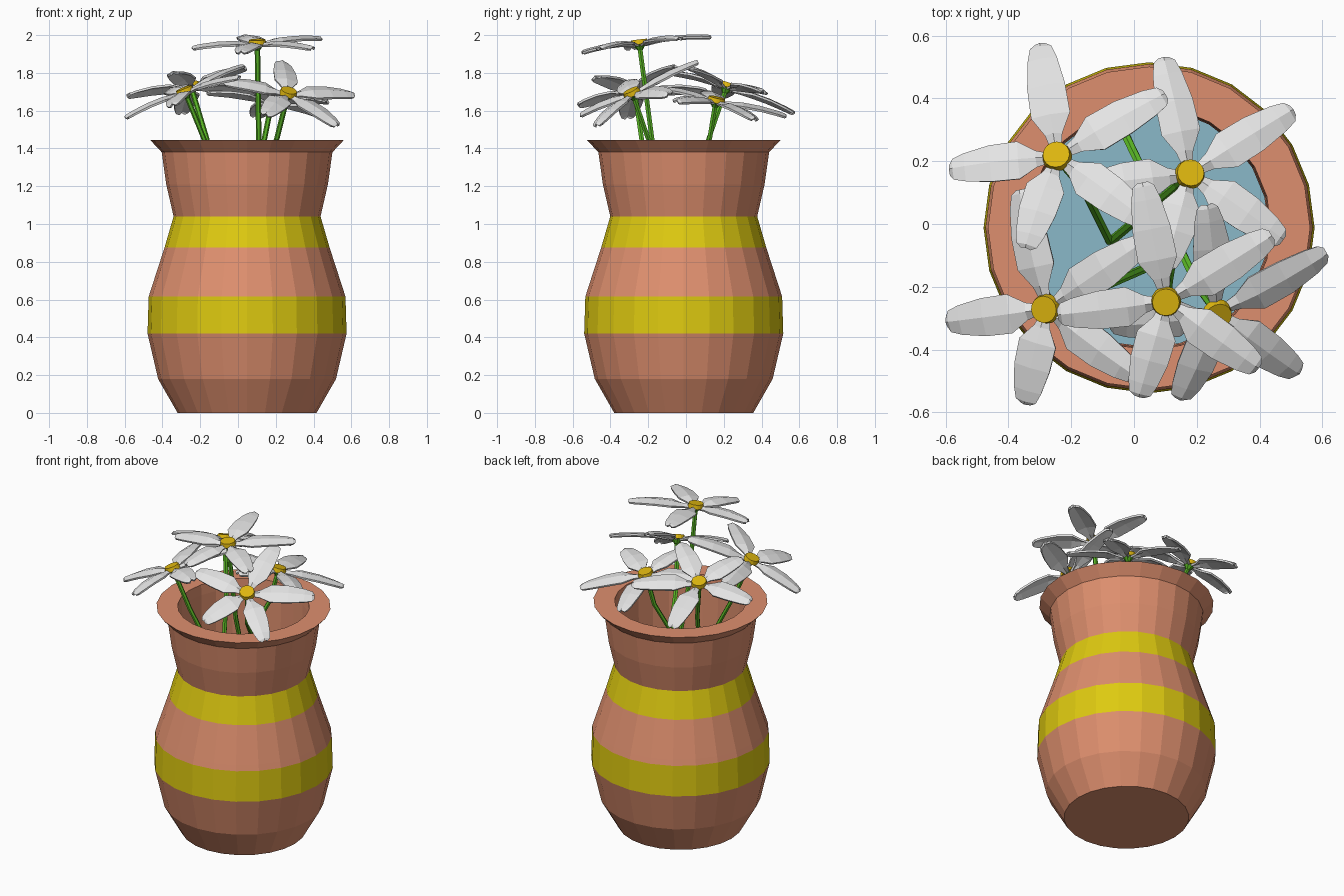
import bpy, bmesh, math
from mathutils import Vector, Matrix

if "Cube" in bpy.data.objects:
    bpy.data.objects.remove(bpy.data.objects["Cube"])

def srgb(r, g, b):
    f = lambda c: ((c / 255 + 0.055) / 1.055) ** 2.4 if c > 10 else c / 255 / 12.92
    return (f(r), f(g), f(b), 1)

def material(name, *rgb):
    m = bpy.data.materials.new(name)
    m.diffuse_color = srgb(*rgb)
    m.use_nodes = True
    m.node_tree.nodes["Principled BSDF"].inputs["Base Color"].default_value = m.diffuse_color
    return m

TERRACOTTA = material("terracotta", 222, 143, 110)
YELLOW = material("yellow_glaze", 222, 202, 16)
PETAL = material("petal_white", 228, 228, 228)
GOLD = material("flower_gold", 222, 182, 15)
GREEN = material("stem_green", 88, 180, 36)
WATER = material("water_blue", 138, 184, 200)

def finish(name, bm, *mats):
    me = bpy.data.meshes.new(name)
    bm.to_mesh(me)
    bm.free()
    for m in mats:
        me.materials.append(m)
    ob = bpy.data.objects.new(name, me)
    bpy.context.collection.objects.link(ob)
    return ob

CX, CY, SIDES = 0.048, -0.012, 24

# Vase: one lathed profile, outside up, over the rim, and down the inside
profile = [(0.368, 0), (0.471, 0.18), (0.527, 0.42), (0.521, 0.615), (0.51, 0.65),
           (0.437, 0.875), (0.389, 1.04), (0.428, 1.21), (0.452, 1.38), (0.513, 1.445),
           (0.388, 1.445), (0.384, 1.38), (0.38, 1.04), (0.42, 0.85), (0.45, 0.5), (0.33, 0.06)]
bm = bmesh.new()
rings = [[bm.verts.new((CX + r * math.cos(2 * math.pi * i / SIDES),
                        CY + r * math.sin(2 * math.pi * i / SIDES), z))
          for i in range(SIDES)] for r, z in profile]
for k in range(len(rings) - 1):
    for i in range(SIDES):
        j = (i + 1) % SIDES
        f = bm.faces.new((rings[k][i], rings[k][j], rings[k + 1][j], rings[k + 1][i]))
        f.material_index = 1 if k in (2, 5) else 0   # two painted bands
bm.faces.new(rings[0][::-1])
bm.faces.new(rings[-1])
finish("vase", bm, TERRACOTTA, YELLOW)

# Water surface inside the neck
bm = bmesh.new()
bmesh.ops.create_circle(bm, cap_ends=True, segments=SIDES, radius=0.395,
                        matrix=Matrix.Translation((CX, CY, 0.95)))
finish("water", bm, WATER)

# Petal outline: fraction of length, half width, lift
STATIONS = [(0.08, 0.014, 0.0), (0.2, 0.026, 0.006), (0.36, 0.062, 0.014),
            (0.62, 0.060, 0.014), (0.86, 0.046, 0.006), (0.97, 0.033, 0.0), (1.0, 0.015, -0.004)]
PETALS = [(101, 0.385), (32, 0.395), (-36, 0.36), (-106, 0.315), (187, 0.345)]

def flower(tag, centre, a, b, mid, end):
    """Flower on the plane z = a*x + b*y, with a stem curving down to end."""
    c = Vector(centre)
    n = Vector((-a, -b, 1)).normalized()
    u = Vector((1, 0, a)).normalized()
    v = n.cross(u)
    frame = Matrix((u, v, n)).transposed().to_4x4()
    frame.translation = c
    # petals
    bm = bmesh.new()
    for deg, length in PETALS:
        t = math.radians(deg)
        d, s = Vector((math.cos(t), math.sin(t), 0)), Vector((-math.sin(t), math.cos(t), 0))
        rows = []
        for frac, w, lift in STATIONS:
            p = d * (frac * length)
            rows.append([bm.verts.new(frame @ (p + s * (w * q) + Vector((0, 0, lift - 0.012 * abs(q)))))
                         for q in (-1, 0, 1)])
        for r0, r1 in zip(rows, rows[1:]):
            for i in range(2):
                bm.faces.new((r0[i], r1[i], r1[i + 1], r0[i + 1]))
    ob = finish("petals_" + tag, bm, PETAL)
    mod = ob.modifiers.new("thickness", 'SOLIDIFY')
    mod.thickness = 0.012
    mod.offset = 0
    # golden centre
    bm = bmesh.new()
    bmesh.ops.create_cone(bm, cap_ends=True, segments=16, radius1=0.048, radius2=0.043,
                          depth=0.026, matrix=frame @ Matrix.Translation((0, 0, 0.008)))
    finish("flower_centre_" + tag, bm, GOLD)
    # green cup under the flower
    bm = bmesh.new()
    bmesh.ops.create_cone(bm, cap_ends=True, segments=8, radius1=0.014, radius2=0.034,
                          depth=0.03, matrix=frame @ Matrix.Translation((0, 0, -0.02)))
    finish("flower_cup_" + tag, bm, GREEN)
    # stem tube along start, rim-height point and foot
    start, m, e = c - n * 0.02, Vector(mid), Vector(end)
    pts = [start, start.lerp(m, 0.5), m, m.lerp(e, 0.5), e]
    bm = bmesh.new()
    prev = None
    for p in pts:
        ring = [bm.verts.new(p + Vector((0.0145 * math.cos(k * math.pi / 3),
                                         0.0145 * math.sin(k * math.pi / 3), 0))) for k in range(6)]
        if prev:
            for k in range(6):
                j = (k + 1) % 6
                bm.faces.new((prev[k], ring[k], ring[j], prev[j]))
        prev = ring
    bm.faces.new(prev[::-1])
    finish("stem_" + tag, bm, GREEN)

flower("back_left", (-0.245, 0.215, 1.725), 0.15, -0.34, (-0.165, 0.12, 1.45), (-0.075, -0.06, 0.93))
flower("back_right", (0.178, 0.159, 1.65), -0.13, -0.22, (0.14, 0.125, 1.45), (-0.08, -0.06, 0.93))
flower("front_left", (-0.28, -0.27, 1.70), 0.39, 0.12, (-0.18, -0.235, 1.45), (0.06, -0.13, 0.93))
flower("tall", (0.102, -0.247, 1.955), 0.03, 0.12, (0.11, -0.18, 1.45), (0.13, -0.06, 0.93))
flower("front_right", (0.265, -0.285, 1.69), -0.256, 0.49, (0.205, -0.2, 1.45), (-0.04, 0.31, 0.93))
